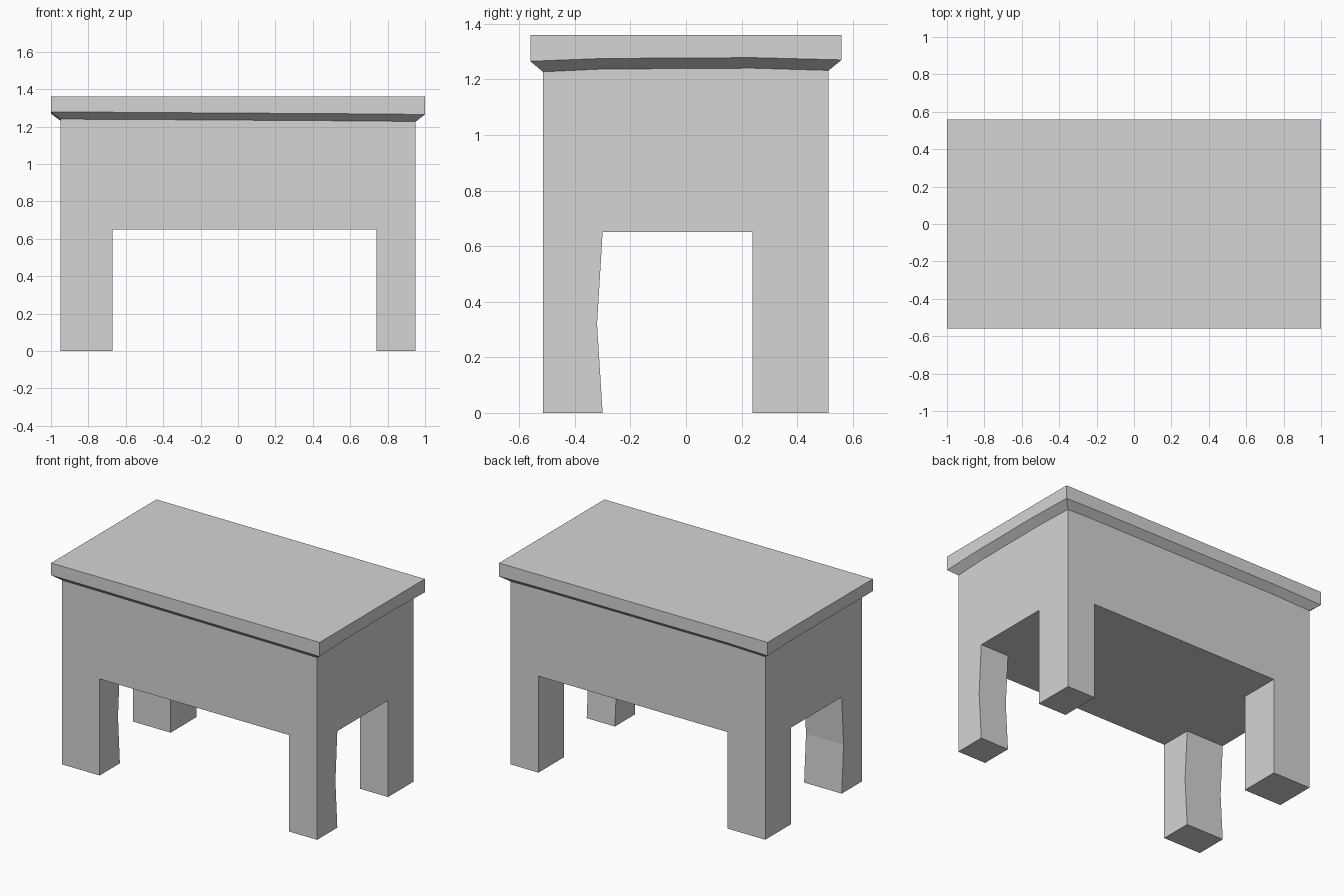
import bpy, bmesh

if "Cube" in bpy.data.objects:
    bpy.data.objects.remove(bpy.data.objects["Cube"])

grey = bpy.data.materials.new("light grey")
grey.diffuse_color = (0.66, 0.66, 0.66, 1)
grey.use_nodes = True
grey.node_tree.nodes["Principled BSDF"].inputs["Base Color"].default_value = grey.diffuse_color

XS = [-0.95, -0.67, 0.74, 0.95]
YS = [-0.515, -0.30, 0.24, 0.513]
RIM_X = [-1.0, -0.67, 0.74, 1.0]
RIM_Y = [-0.56, -0.30, 0.24, 0.56]
APRON_Z, TOP_Z, BEVEL_H = 0.65, 1.36, 0.038

# Grid indices round the outside, counter-clockwise from the front left
RING = [(0, 0), (1, 0), (2, 0), (3, 0), (3, 1), (3, 2),
        (3, 3), (2, 3), (1, 3), (0, 3), (0, 2), (0, 1)]
# Slightly uneven lower edge of the top at those points
RIM_Z = [1.278, 1.277, 1.268, 1.265, 1.275, 1.278,
         1.270, 1.274, 1.277, 1.270, 1.278, 1.278]


def finish(bm, name):
    bmesh.ops.recalc_face_normals(bm, faces=bm.faces)
    mesh = bpy.data.meshes.new(name)
    bm.to_mesh(mesh)
    bm.free()
    mesh.materials.append(grey)
    bpy.context.collection.objects.link(bpy.data.objects.new(name, mesh))


def bridge(bm, a, b):
    n = len(a)
    for i in range(n):
        j = (i + 1) % n
        bm.faces.new((a[i], a[j], b[j], b[i]))


# One closed table: underside grid, legs, apron, bevelled overhang and flat top
bm = bmesh.new()
grid = {(i, j): bm.verts.new((XS[i], YS[j], APRON_Z)) for i in range(4) for j in range(4)}
for i in range(3):
    for j in range(3):
        quad = [grid[i, j], grid[i + 1, j], grid[i + 1, j + 1], grid[i, j + 1]]
        if i == 1 or j == 1:
            bm.faces.new(quad)
            continue
        # Legs; the inner faces of the front pair are pinched halfway down
        last = quad
        for z in (0.32, 0.0):
            ring = []
            for v in quad:
                y = v.co.y
                if z > 0 and j == 0 and y == grid[0, 1].co.y:
                    y -= 0.02
                ring.append(bm.verts.new((v.co.x, y, z)))
            bridge(bm, last, ring)
            last = ring
        bm.faces.new(last)

base = [grid[k] for k in RING]
neck = [bm.verts.new((XS[i], YS[j], z - BEVEL_H)) for (i, j), z in zip(RING, RIM_Z)]
rim = [bm.verts.new((RIM_X[i], RIM_Y[j], z)) for (i, j), z in zip(RING, RIM_Z)]
top = [bm.verts.new((RIM_X[i], RIM_Y[j], TOP_Z)) for i, j in RING]
for lower, upper in ((base, neck), (neck, rim), (rim, top)):
    bridge(bm, lower, upper)
bm.faces.new(top)
finish(bm, "table")
